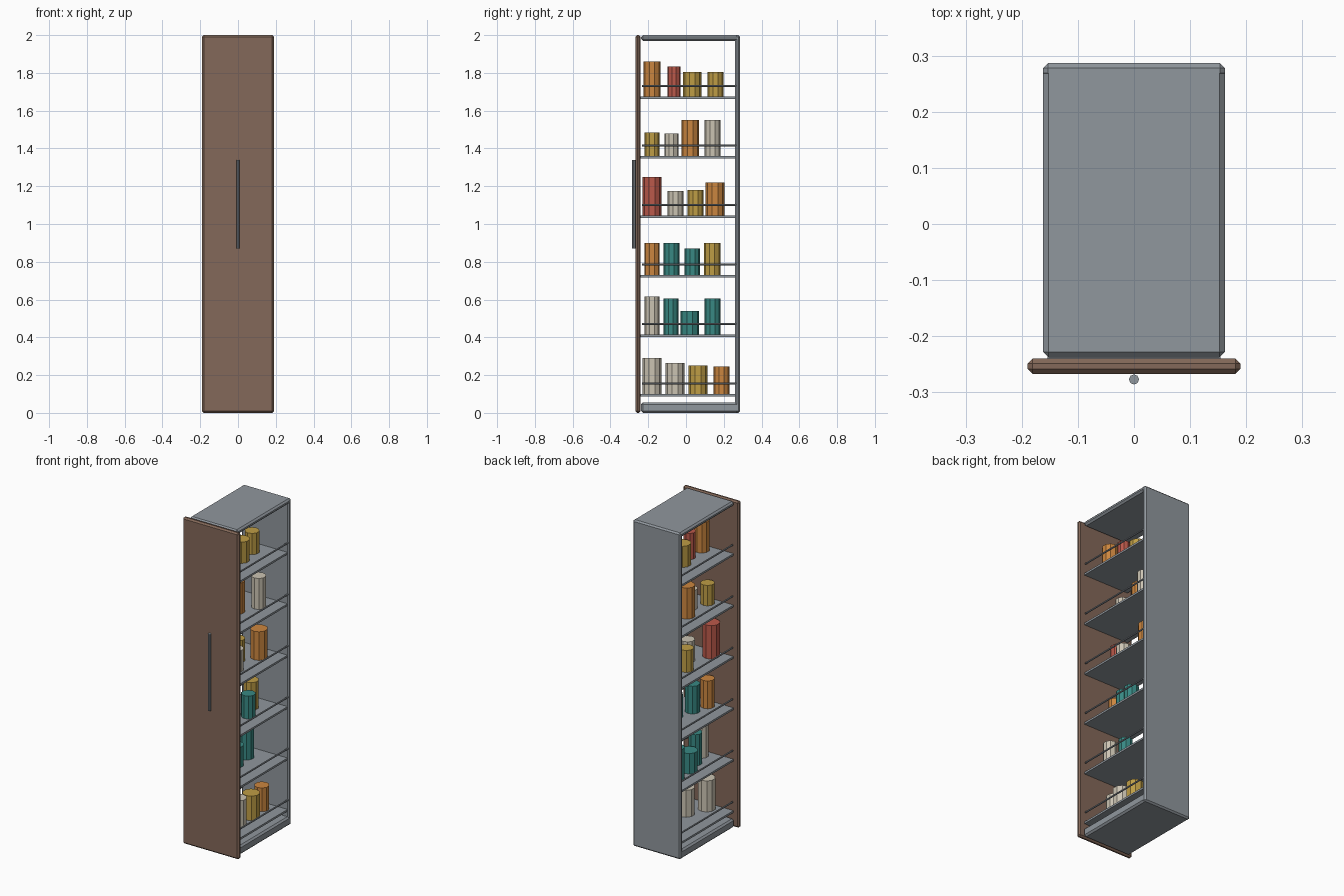
import bpy
from math import pi

if "Cube" in bpy.data.objects:
    bpy.data.objects.remove(bpy.data.objects["Cube"])


def material(name, rgb):
    m = bpy.data.materials.new(name)
    m.diffuse_color = (*rgb, 1)
    m.use_nodes = True
    m.node_tree.nodes["Principled BSDF"].inputs["Base Color"].default_value = m.diffuse_color
    return m


MATS = {
    "wood": material("brown_wood", (0.23, 0.14, 0.10)),
    "steel": material("steel_grey", (0.28, 0.31, 0.34)),
    "orange": material("orange", (0.60, 0.24, 0.05)),
    "red": material("red", (0.50, 0.10, 0.07)),
    "gold": material("gold", (0.52, 0.34, 0.06)),
    "teal": material("teal", (0.04, 0.25, 0.23)),
    "cream": material("cream", (0.60, 0.55, 0.45)),
}


def box(name, x, y, z, mat, bevel=0.0):
    """Box from (min, max) ranges, optionally chamfered."""
    bpy.ops.mesh.primitive_cube_add(size=1, location=[sum(r) / 2 for r in (x, y, z)])
    o = bpy.context.object
    o.name = name
    o.scale = [r[1] - r[0] for r in (x, y, z)]
    bpy.ops.object.transform_apply(location=False, rotation=False, scale=True)
    o.data.materials.append(MATS[mat])
    if bevel:
        b = o.modifiers.new("chamfer", 'BEVEL')
        b.width, b.segments = bevel, 1
    return o


def cylinder(name, r, length, loc, mat, sides=10, rot=(0, 0, 0)):
    bpy.ops.mesh.primitive_cylinder_add(vertices=sides, radius=r, depth=length,
                                        location=loc, rotation=rot)
    o = bpy.context.object
    o.name = name
    o.data.materials.append(MATS[mat])
    return o


# Door front and bar handle
box("door_front", (-0.19, 0.19), (-0.267, -0.24), (0, 2), "wood", 0.009)
cylinder("door_handle", 0.009, 0.47, (0, -0.277, 1.105), "steel", 8)

# Carcass: top, bottom and back, open on both sides
box("top_panel", (-0.162, 0.162), (-0.238, 0.279), (1.97, 2), "steel", 0.01)
box("bottom_panel", (-0.162, 0.162), (-0.238, 0.279), (0, 0.055), "steel", 0.01)
box("back_panel", (-0.162, 0.162), (0.26, 0.287), (0, 2), "steel", 0.009)

# Cans on each shelf, bottom to top: colour, x, y, radius, height
SHELVES = [
    [("cream", -0.014, -0.18, 0.050, 0.19), ("cream", 0.04, -0.058, 0.050, 0.165),
     ("gold", 0.045, 0.063, 0.050, 0.15), ("orange", 0.03, 0.188, 0.043, 0.145)],
    [("cream", 0.02, -0.18, 0.040, 0.20), ("teal", -0.007, -0.08, 0.040, 0.19),
     ("teal", -0.035, 0.02, 0.050, 0.125), ("teal", -0.04, 0.14, 0.042, 0.19)],
    [("orange", -0.02, -0.18, 0.041, 0.17), ("teal", 0.01, -0.077, 0.043, 0.17),
     ("teal", 0.046, 0.034, 0.041, 0.14), ("gold", -0.008, 0.138, 0.044, 0.17)],
    [("red", -0.045, -0.18, 0.050, 0.205), ("cream", 0.028, -0.055, 0.042, 0.13),
     ("gold", -0.037, 0.05, 0.042, 0.135), ("orange", 0.035, 0.153, 0.050, 0.175)],
    [("gold", -0.02, -0.18, 0.040, 0.125), ("cream", 0.02, -0.077, 0.038, 0.12),
     ("orange", -0.022, 0.023, 0.047, 0.19), ("cream", 0.042, 0.14, 0.042, 0.19)],
    [("orange", 0.02, -0.18, 0.045, 0.185), ("red", 0.02, -0.064, 0.035, 0.16),
     ("gold", 0.0, 0.033, 0.048, 0.13), ("gold", -0.014, 0.156, 0.042, 0.13)],
]

for i, cans in enumerate(SHELVES):
    z = 0.10 + 0.315 * i
    # Shelf tray
    box(f"shelf_{i + 1}", (-0.154, 0.154), (-0.243, 0.262), (z - 0.012, z), "steel")
    # Guard rails along both open sides
    for side, sx in (("left", -1), ("right", 1)):
        cylinder(f"rail_{side}_{i + 1}", 0.005, 0.50, (sx * 0.153, 0.018, z + 0.056),
                 "steel", 8, (pi / 2, 0, 0))
    # Stored cans
    for j, (colour, x, y, r, h) in enumerate(cans):
        cylinder(f"can_{i + 1}_{j + 1}", r, h, (x, y, z + h / 2), colour)
